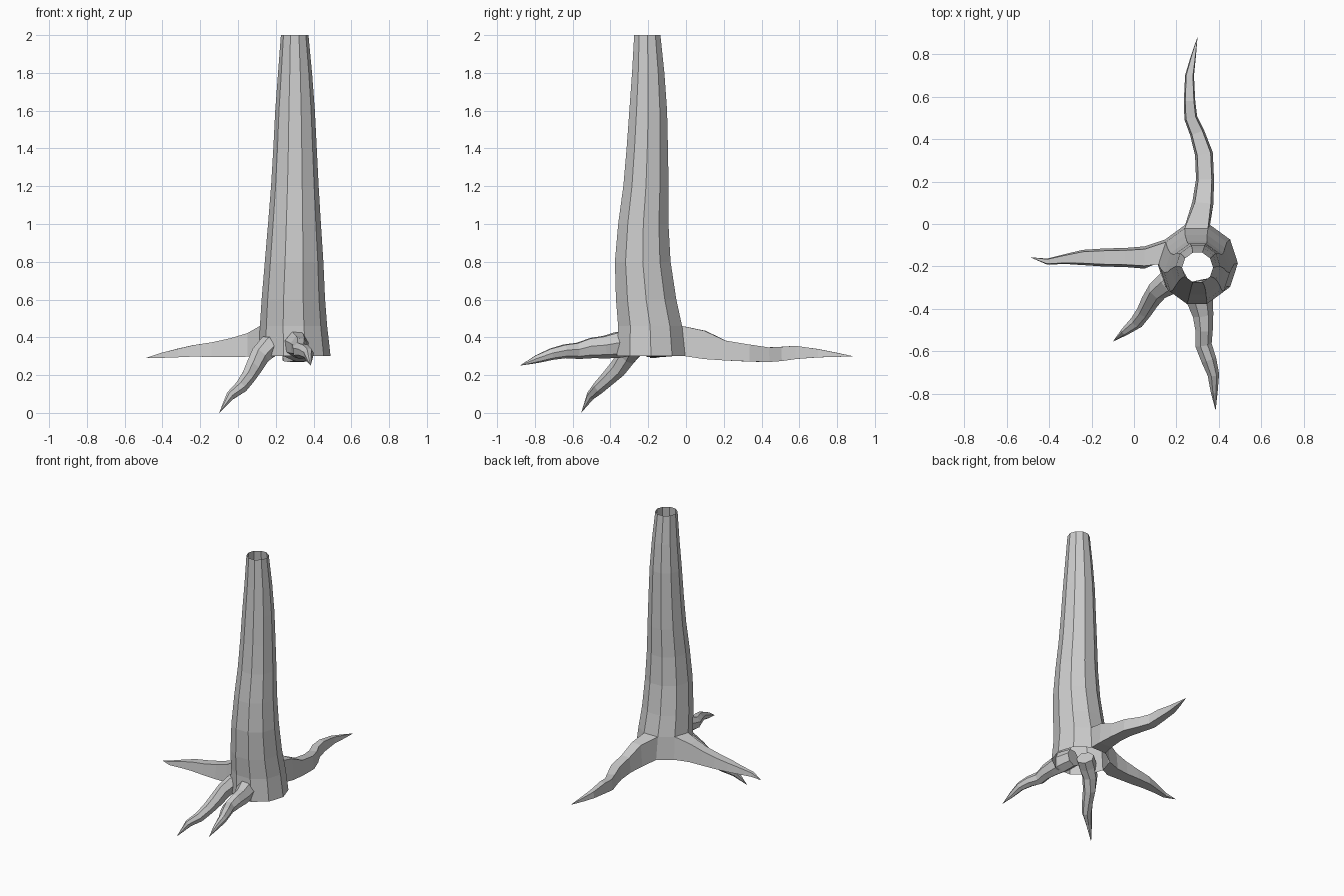
import bpy, bmesh, math
from mathutils import Vector

if "Cube" in bpy.data.objects:
    bpy.data.objects.remove(bpy.data.objects["Cube"])

SIDES = 10
UP = Vector((0, 0, 1))


def finish(bm, name):
    bmesh.ops.recalc_face_normals(bm, faces=bm.faces)
    mesh = bpy.data.meshes.new(name)
    bm.to_mesh(mesh)
    bm.free()
    obj = bpy.data.objects.new(name, mesh)
    bpy.context.collection.objects.link(obj)
    return obj


def bridge(bm, a, b):
    n = len(a)
    for i in range(n):
        j = (i + 1) % n
        bm.faces.new((a[i], a[j], b[j], b[i]))


def close_tip(bm, ring, tip):
    t = bm.verts.new(tip)
    for i in range(len(ring)):
        bm.faces.new((ring[i], ring[(i + 1) % len(ring)], t))


def grown_root(bm, start, path, tip):
    """Root grown out of an open trunk panel: four-sided rings (centre, width, height)."""
    ring = start
    pts = [Vector(p[0]) for p in path] + [Vector(tip)]
    for k, (c, w, h) in enumerate(path):
        c = pts[k]
        d = pts[k + 1] - pts[max(k - 1, 0)]
        s = UP.cross(d).normalized()
        new = [bm.verts.new(c + s * x * w / 2 + UP * z * h / 2)
               for x, z in ((-1, -1), (1, -1), (0.75, 1), (-0.75, 1))]
        bridge(bm, ring, new)
        ring = new
    close_tip(bm, ring, tip)


def tube_root(name, path, tip, sides=7):
    """Separate knobbly root: rings of (centre, radius across, radius up)."""
    bm = bmesh.new()
    pts = [Vector(p[0]) for p in path] + [Vector(tip)]
    ring = None
    for k, (c, ra, rb) in enumerate(path):
        t = (pts[k + 1] - pts[max(k - 1, 0)]).normalized()
        u = t.cross(UP).normalized()
        v = u.cross(t)
        new = []
        for i in range(sides):
            a = 2 * math.pi * i / sides + 0.3
            new.append(bm.verts.new(pts[k] + u * ra * math.cos(a) + v * rb * math.sin(a)))
        if ring:
            bridge(bm, ring, new)
        else:
            bm.faces.new(new)
        ring = new
    close_tip(bm, ring, tip)
    return finish(bm, name)


# Hollow trunk, open at both ends: z, centre x, centre y, radius
trunk = [(0.30, .300, -.185, .190), (0.46, .294, -.190, .178),
         (0.60, .293, -.211, .168), (0.80, .297, -.229, .155),
         (1.00, .299, -.226, .140), (1.20, .301, -.212, .126),
         (1.40, .302, -.205, .115), (1.60, .302, -.200, .105),
         (1.80, .302, -.200, .090), (2.00, .300, -.205, .073)]
bm = bmesh.new()
rings = []
for z, cx, cy, r in trunk:
    rings.append([bm.verts.new((cx + r * math.cos(2 * math.pi * i / SIDES),
                                cy + r * math.sin(2 * math.pi * i / SIDES), z))
                  for i in range(SIDES)])
BACK, LEFT = 2, 4          # base panels that grow into roots
for k in range(len(rings) - 1):
    lo, hi = rings[k], rings[k + 1]
    for i in range(SIDES):
        j = (i + 1) % SIDES
        if k == 0 and i in (BACK, LEFT):
            continue
        bm.faces.new((lo[i], lo[j], hi[j], hi[i]))


def panel(i):
    return [rings[0][i], rings[0][i + 1], rings[1][i + 1], rings[1][i]]


# Back root
grown_root(bm, panel(BACK), [((.325, .10, .360), .100, .150),
                             ((.335, .21, .330), .085, .105),
                             ((.330, .33, .317), .085, .090),
                             ((.298, .43, .308), .070, .077),
                             ((.268, .50, .312), .062, .075),
                             ((.262, .58, .320), .054, .070),
                             ((.262, .70, .316), .042, .044),
                             ((.280, .79, .308), .024, .024)], (.30, .885, .30))
# Left root
grown_root(bm, panel(LEFT), [((.05, -.158, .360), .105, .125),
                             ((-.04, -.158, .345), .090, .100),
                             ((-.14, -.158, .335), .085, .077),
                             ((-.24, -.158, .328), .072, .060),
                             ((-.32, -.165, .317), .048, .045),
                             ((-.41, -.177, .304), .028, .026)], (-.49, -.157, .29))
finish(bm, "trunk_with_roots")

# Front root
tube_root("front_root", [((.290, -.27, .365), .060, .060),
                         ((.310, -.36, .362), .064, .072),
                         ((.325, -.43, .350), .050, .062),
                         ((.330, -.50, .345), .042, .056),
                         ((.327, -.57, .330), .040, .045),
                         ((.352, -.64, .327), .037, .038),
                         ((.374, -.71, .312), .028, .032),
                         ((.378, -.79, .285), .017, .022)], (.385, -.88, .25))
# Front left root, drooping to the lowest point
tube_root("front_left_root", [((.220, -.235, .375), .060, .055),
                              ((.165, -.275, .350), .060, .064),
                              ((.115, -.310, .300), .050, .056),
                              ((.078, -.360, .235), .043, .050),
                              ((.050, -.410, .185), .037, .042),
                              ((.015, -.460, .135), .033, .036),
                              ((-.040, -.505, .090), .020, .026)], (-.10, -.555, 0.0))
